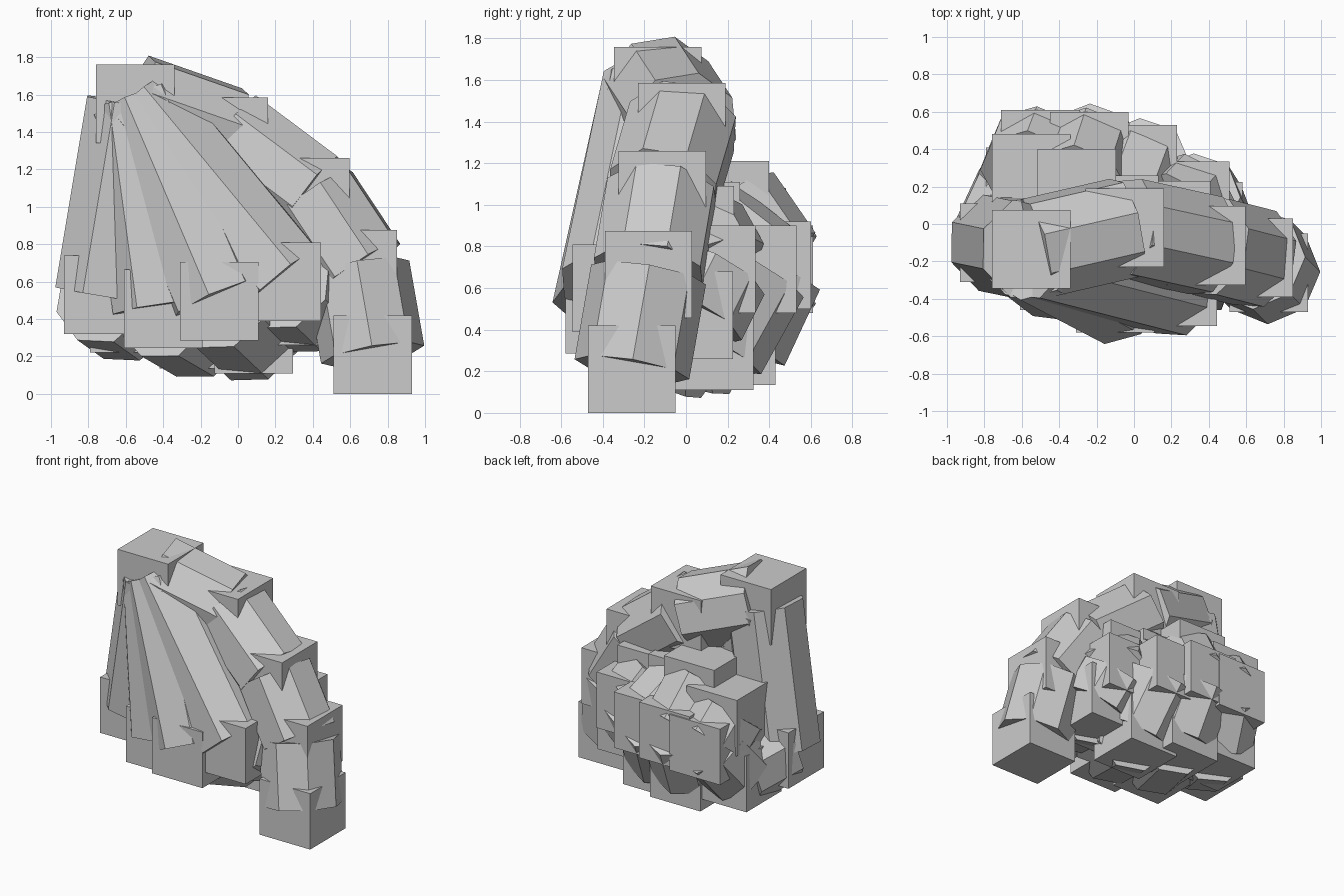
import bpy
from mathutils import Vector

if "Cube" in bpy.data.objects:
    bpy.data.objects.remove(bpy.data.objects["Cube"])

CUBE = 0.42      # joint block edge
RADIUS = 0.28    # bone radius

wrist = (-0.55, -0.135, 1.55)

# joint chains, each starting from the wrist
chains = {
    "thumb": [(-0.05, -0.02, 1.375), (0.385, -0.115, 1.05),
              (0.64, -0.18, 0.665), (0.72, -0.26, 0.21)],
    "index": [(0.235, -0.335, 0.60), (0.37, 0.015, 0.47),
              (0.30, 0.125, 0.69), (0.20, 0.02, 0.88)],
    "middle": [(-0.10, -0.37, 0.495), (0.085, 0.115, 0.32),
               (0.02, 0.32, 0.69), (-0.08, 0.05, 0.90)],
    "ring": [(-0.40, -0.25, 0.455), (-0.21, 0.22, 0.345),
             (-0.24, 0.39, 0.71), (-0.305, 0.19, 1.00)],
    "little": [(-0.72, -0.10, 0.53), (-0.58, 0.20, 0.43),
               (-0.50, 0.40, 0.69), (-0.55, 0.27, 0.87)],
}


def joint(name, p):
    bpy.ops.mesh.primitive_cube_add(size=CUBE, location=p)
    bpy.context.object.name = name


def bone(name, a, b):
    # eight-sided prism spanning two joint centres
    a, b = Vector(a), Vector(b)
    d = b - a
    bpy.ops.mesh.primitive_cylinder_add(vertices=8, radius=RADIUS,
                                        depth=d.length, location=(a + b) / 2)
    o = bpy.context.object
    o.name = name
    o.rotation_mode = 'QUATERNION'
    o.rotation_quaternion = Vector((0, 0, 1)).rotation_difference(d)


# wrist block
joint("wrist_joint", wrist)

# fingers
for finger, points in chains.items():
    prev = wrist
    for i, p in enumerate(points, 1):
        joint(f"{finger}_joint_{i}", p)
        bone(f"{finger}_bone_{i}", prev, p)
        prev = p
